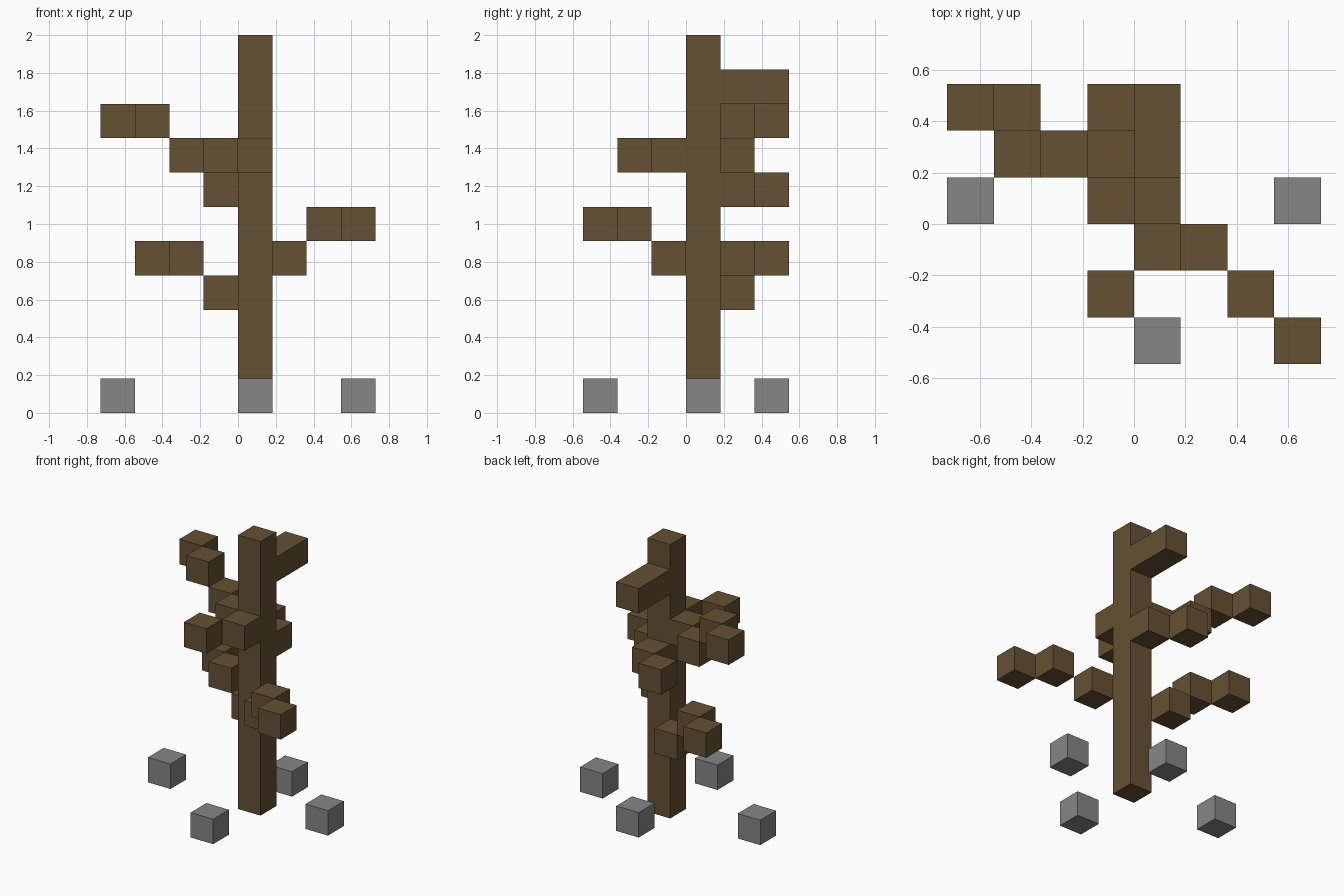
import bpy
import bmesh
from mathutils import Vector

default_cube = bpy.data.objects.get("Cube")
if default_cube:
    bpy.data.objects.remove(default_cube, do_unlink=True)

U = 2 / 11  # edge length of one block


def make_material(name, rgb):
    mat = bpy.data.materials.new(name)
    mat.use_nodes = True
    color = (*rgb, 1)
    mat.diffuse_color = color
    bsdf = mat.node_tree.nodes["Principled BSDF"]
    bsdf.inputs["Base Color"].default_value = color
    bsdf.inputs["Roughness"].default_value = 0.9
    return mat


bark = make_material("brown bark", (0.13, 0.082, 0.033))
stone = make_material("grey stone", (0.238, 0.238, 0.238))


def add_blocks(name, mat, cells, size=(1, 1, 1)):
    """One object made of boxes, each with its low corner on a block cell."""
    bm = bmesh.new()
    for cell in cells:
        verts = bmesh.ops.create_cube(bm, size=1)["verts"]
        for v in verts:
            v.co = (Vector(cell) + (v.co + Vector((0.5, 0.5, 0.5))) * Vector(size)) * U
    mesh = bpy.data.meshes.new(name)
    bm.to_mesh(mesh)
    bm.free()
    mesh.materials.append(mat)
    obj = bpy.data.objects.new(name, mesh)
    bpy.context.collection.objects.link(obj)
    return obj


# Trunk and the straight top branch
add_blocks("trunk", bark, [(0, 0, 0)], (1, 1, 11))
add_blocks("top_back_branch", bark, [(0, 1, 9)], (1, 2, 1))

# Stepped branches, listed from the trunk outward
branches = {
    "lower_right_branch": [(-1, 1, 3), (-2, 1, 4), (-3, 2, 4)],
    "lower_left_branch": [(1, -1, 4), (2, -2, 5), (3, -3, 5)],
    "middle_back_branch": [(0, 1, 6), (-1, 2, 6)],
    "upper_right_branch": [(-1, 0, 7), (-2, 1, 7), (-3, 1, 8), (-4, 2, 8)],
    "upper_front_branch": [(0, -1, 7), (-1, -2, 7)],
}
for name, cells in branches.items():
    add_blocks(name, bark, cells)

# Stones on the ground around the trunk
stones = {"right": (-4, 0, 0), "left": (3, 0, 0), "front": (0, -3, 0), "back": (0, 2, 0)}
for side, cell in stones.items():
    add_blocks(side + "_stone", stone, [cell])
